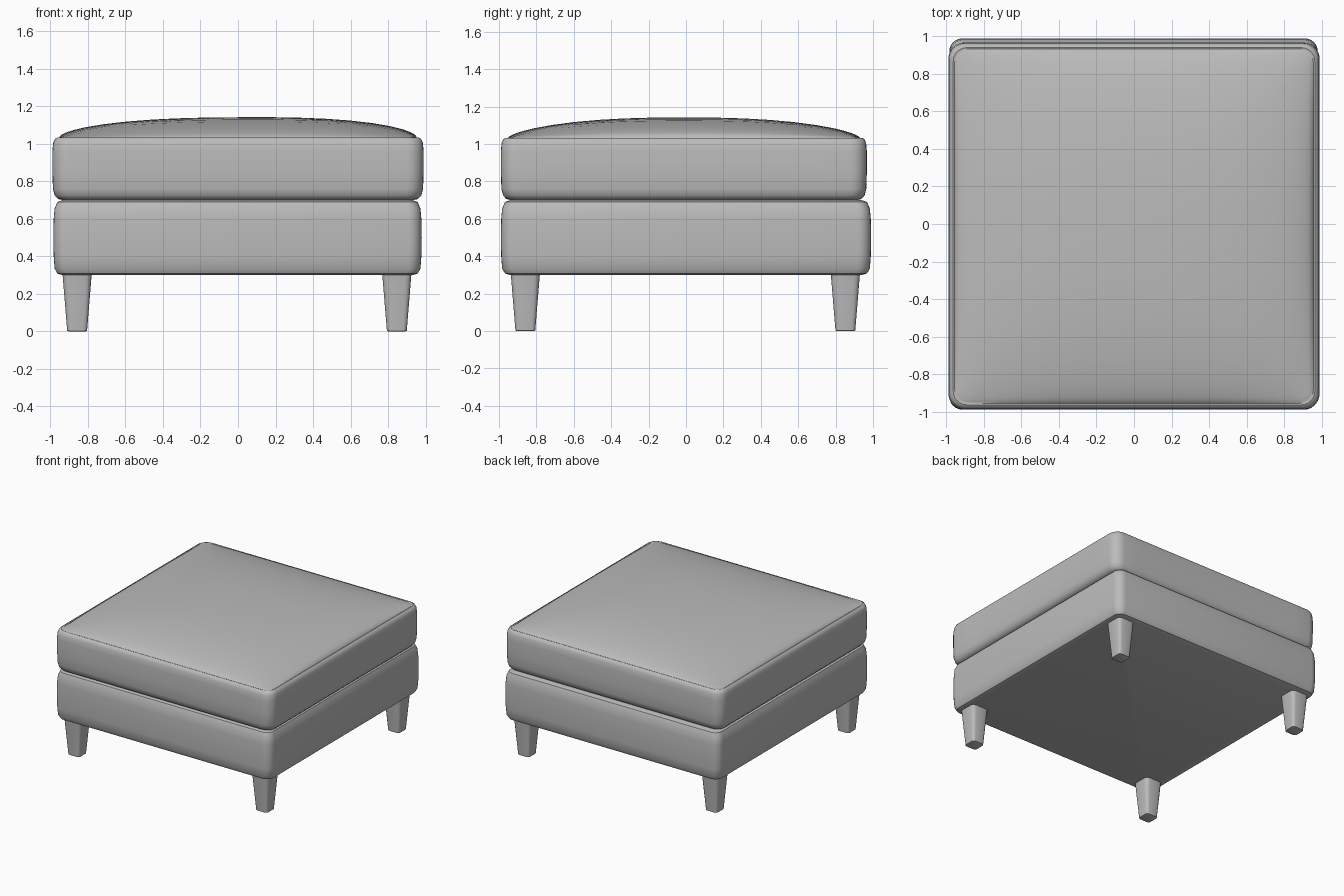
import bpy, bmesh, math

if "Cube" in bpy.data.objects:
    bpy.data.objects.remove(bpy.data.objects["Cube"])


def material(name, rgb):
    m = bpy.data.materials.new(name)
    m.diffuse_color = (*rgb, 1)
    m.use_nodes = True
    m.node_tree.nodes["Principled BSDF"].inputs["Base Color"].default_value = m.diffuse_color
    return m


GREY = material("grey upholstery", (0.5, 0.5, 0.5))


def ring(x0, x1, y0, y1, r, arc=6, side=1):
    """Rounded rectangle outline with subdivided straight sides."""
    corners = [(x1 - r, y1 - r, 0), (x0 + r, y1 - r, 90),
               (x0 + r, y0 + r, 180), (x1 - r, y0 + r, 270)]
    pts = []
    for i, (cx, cy, a0) in enumerate(corners):
        for k in range(arc + 1):
            a = math.radians(a0 + 90 * k / arc)
            pts.append((cx + r * math.cos(a), cy + r * math.sin(a)))
        nx, ny, na = corners[(i + 1) % 4]
        a = math.radians(na)
        ex, ey = nx + r * math.cos(a), ny + r * math.sin(a)
        px, py = pts[-1]
        for k in range(1, side):
            t = k / side
            pts.append((px + (ex - px) * t, py + (ey - py) * t))
    return pts


def loft(name, rings, angle=40):
    """Skin a stack of equal-length 3D rings and cap both ends."""
    bm = bmesh.new()
    vs = [[bm.verts.new(p) for p in r] for r in rings]
    n = len(vs[0])
    for a, b in zip(vs, vs[1:]):
        for i in range(n):
            j = (i + 1) % n
            bm.faces.new((a[i], a[j], b[j], b[i]))
    bm.faces.new(vs[0][::-1])
    bm.faces.new(vs[-1])
    bmesh.ops.recalc_face_normals(bm, faces=bm.faces)
    me = bpy.data.meshes.new(name)
    bm.to_mesh(me)
    bm.free()
    me.materials.append(GREY)
    ob = bpy.data.objects.new(name, me)
    bpy.context.collection.objects.link(ob)
    bpy.ops.object.select_all(action='DESELECT')
    ob.select_set(True)
    bpy.context.view_layer.objects.active = ob
    bpy.ops.object.shade_smooth_by_angle(angle=math.radians(angle))
    return ob


def stack(box, profile, r, **kw):
    """Rings of a box whose outline is inset by each (inset, z) pair."""
    x0, x1, y0, y1 = box
    return [[(x, y, z) for x, y in ring(x0 + d, x1 - d, y0 + d, y1 - d,
                                        max(r - d * 0.5, 0.01), **kw)]
            for d, z in profile]


# Base box with softly rolled edges
loft("base", stack((-0.985, 0.98, -0.99, 0.99),
                   [(0.05, 0.30), (0.022, 0.308), (0.007, 0.335), (0.002, 0.40),
                    (0, 0.50), (0.002, 0.60), (0.007, 0.655),
                    (0.022, 0.69), (0.05, 0.70)], 0.07))

# Seat cushion: sides, a seam lip, then a crowned top
BOX = (-0.99, 0.99, -0.99, 0.967)
sides = stack(BOX, [(0.055, 0.70), (0.03, 0.706), (0.012, 0.725), (0.003, 0.76),
                    (0, 0.85), (0, 0.96), (0.004, 1.005), (0.014, 1.027),
                    (0.026, 1.033), (0.034, 1.030)], 0.085, side=12)


def crown(x, y):
    u = min(abs(x) / 0.957, 1)
    v = min(abs(y + 0.011) / 0.945, 1)
    return 1.03 + (0.112 + 0.006 * x) * (1 - u ** 2.5) ** 0.55 * (1 - v ** 2.4) ** 0.65


edge = sides[-1]
for s in (0.99, 0.975, 0.95, 0.91, 0.85, 0.75, 0.62, 0.48, 0.34, 0.2, 0.08):
    sides.append([(x * s, (y + 0.011) * s - 0.011,
                   crown(x * s, (y + 0.011) * s - 0.011)) for x, y, z in edge])
loft("cushion", sides)

# Four tapered legs with rounded corners
for fb, cy in (("front", -0.859), ("back", 0.852)):
    for lr, cx in (("left", -0.858), ("right", 0.847)):
        rings = []
        for h, z in ((0.045, 0.0), (0.053, 0.003), (0.079, 0.32)):
            rings.append([(x, y, z) for x, y in
                          ring(cx - h, cx + h, cy - h, cy + h, h * 0.4, arc=3)])
        loft(f"{fb}_{lr}_leg", rings, 35)
